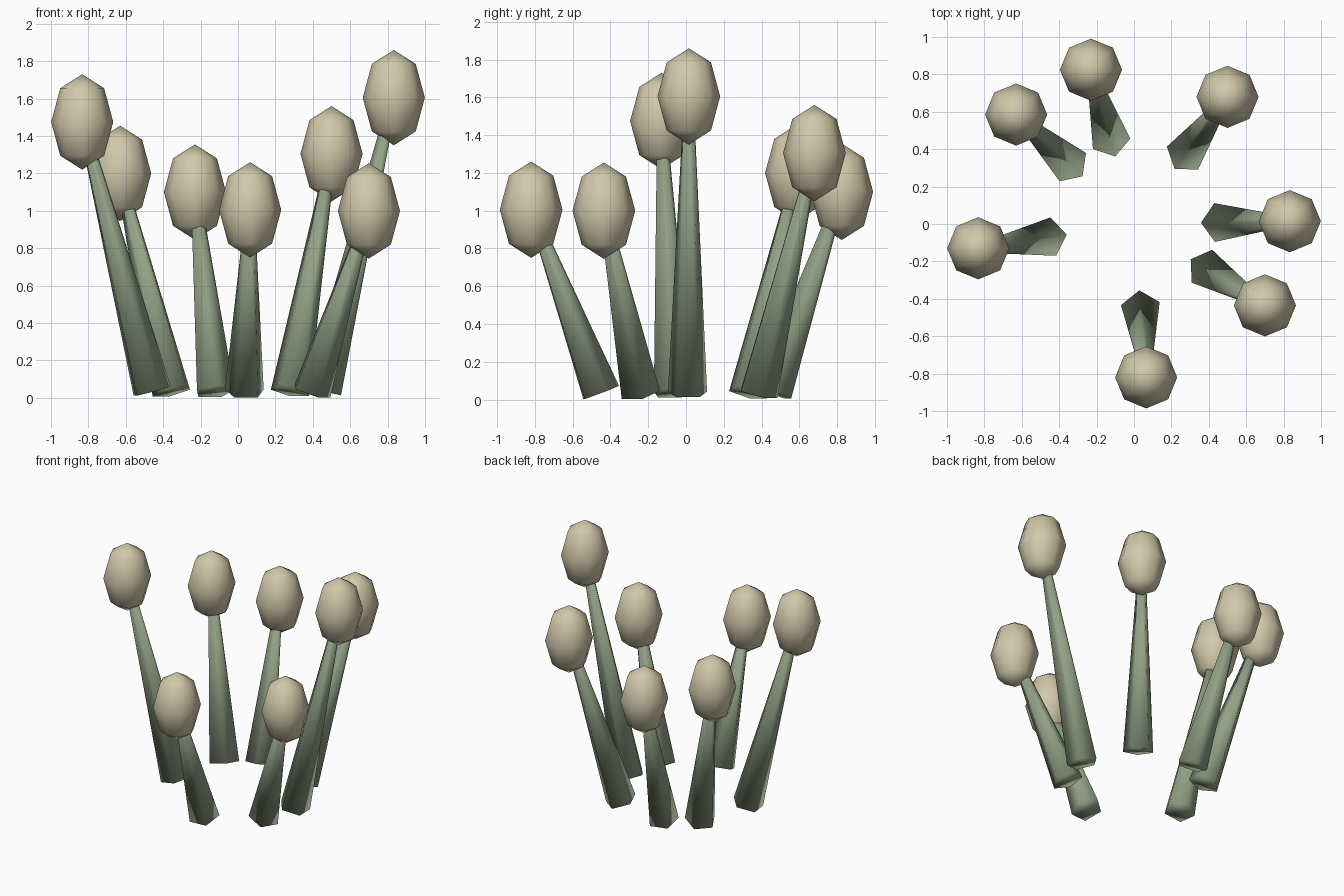
import bpy, bmesh
from math import atan2, hypot, pi
from mathutils import Matrix, Vector

if "Cube" in bpy.data.objects:
    bpy.data.objects.remove(bpy.data.objects["Cube"])


def material(name, color):
    mat = bpy.data.materials.new(name)
    mat.diffuse_color = (*color, 1)
    mat.use_nodes = True
    mat.node_tree.nodes["Principled BSDF"].inputs["Base Color"].default_value = mat.diffuse_color
    return mat


GREEN = material("stem_green", (0.29, 0.36, 0.24))
TAN = material("bud_tan", (0.64, 0.58, 0.40))


def finish(bm, name, mat):
    for f in bm.faces:
        f.smooth = True
    mesh = bpy.data.meshes.new(name)
    bm.to_mesh(mesh)
    bm.free()
    mesh.materials.append(mat)
    obj = bpy.data.objects.new(name, mesh)
    bpy.context.collection.objects.link(obj)
    return obj


# Bud centres, arranged in a ring of outward-leaning stems
BUDS = [(-0.833, -0.13, 1.475), (-0.63, 0.585, 1.20), (-0.23, 0.825, 1.10),
        (0.065, -0.82, 1.005), (0.50, 0.68, 1.305), (0.833, 0.015, 1.605),
        (0.70, -0.435, 1.0)]
BASE_RATIO = 0.557
BASE_Z = 0.034

for i, pos in enumerate(BUDS, 1):
    top = Vector(pos)
    base = Vector((top.x * BASE_RATIO, top.y * BASE_RATIO, BASE_Z))
    axis = top - base

    # Five-sided tapered stem, one corner facing the middle of the ring
    bm = bmesh.new()
    bmesh.ops.create_cone(bm, cap_ends=True, segments=5, radius1=0.109,
                          radius2=0.026, depth=axis.length)
    corner = min(bm.verts, key=lambda v: v.co.z).co
    bm.transform(Matrix.Rotation(pi - atan2(corner.y, corner.x), 4, 'Z'))
    lean = atan2(hypot(axis.x, axis.y), axis.z)
    bm.transform(Matrix.Translation((top + base) / 2)
                 @ Matrix.Rotation(atan2(axis.y, axis.x), 4, 'Z')
                 @ Matrix.Rotation(lean, 4, 'Y'))
    finish(bm, f"stem_{i}", GREEN)

    # Upright egg-shaped bud
    bm = bmesh.new()
    bmesh.ops.create_uvsphere(bm, u_segments=8, v_segments=4, radius=1)
    bm.transform(Matrix.Diagonal((0.166, 0.166, 0.255, 1)))
    finish(bm, f"bud_{i}", TAN).location = top
